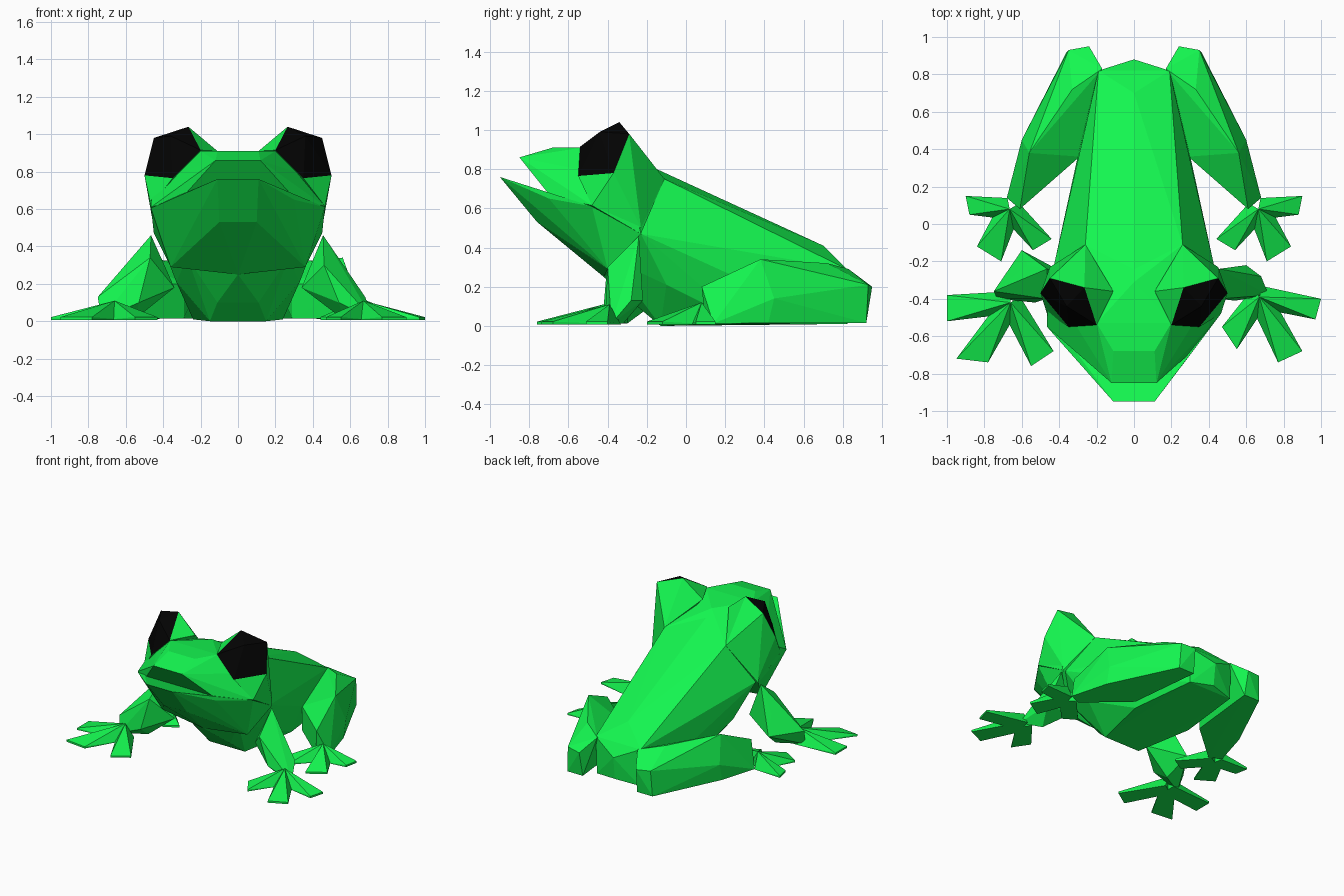
import bpy, bmesh
from mathutils import Vector


def material(name, rgb):
    m = bpy.data.materials.new(name)
    m.diffuse_color = (*rgb, 1)
    return m


GREEN = material("green_skin", (0.007, 0.93, 0.08))
BLACK = material("black_eye", (0.001, 0.001, 0.001))
skin = []          # green parts, welded into one skin at the end


def hull(name, pts, mat=GREEN, symmetric=False, side=1, extra=()):
    """Flat-faced convex block through a few points; side=-1 flips it in x."""
    pts = [(side * x, y, z) for x, y, z in pts]
    if symmetric:
        pts += [(-x, y, z) for x, y, z in pts if abs(x) > 1e-4]
    bm = bmesh.new()
    for p in pts + list(extra):
        bm.verts.new(p)
    bmesh.ops.convex_hull(bm, input=bm.verts[:])
    loose = [v for v in bm.verts if not v.link_faces]
    bmesh.ops.delete(bm, geom=loose, context='VERTS')
    bmesh.ops.recalc_face_normals(bm, faces=bm.faces[:])
    me = bpy.data.meshes.new(name)
    bm.to_mesh(me)
    bm.free()
    me.materials.append(mat)
    ob = bpy.data.objects.new(name, me)
    bpy.context.collection.objects.link(ob)
    if mat is GREEN:
        skin.append(ob)
    return ob


def foot(name, root, tips, side=1, height=0.11):
    """Three toes, each a wedge from the root to a blunt flat tip."""
    root = Vector(root)
    for i, (xa, ya, xb, yb) in enumerate(tips):
        a, b = Vector((xa, ya)), Vector((xb, yb))
        across = (b - a).normalized() * 0.06
        pts = [(p.x, p.y, z) for p in (a, b) for z in (0.008, 0.022)]
        pts += [(p.x, p.y, 0.008) for p in (root - across, root + across)]
        pts.append((root.x, root.y, height))
        hull(f"{name}_toe_{i + 1}", pts, side=side)


# Torso: sloping back, flat belly resting on the ground
torso = hull("torso", [
    (0, -0.28, 0.86), (0, 0.70, 0.41), (0, 0.88, 0.20), (0, 0.86, 0.03),
    (0.26, -0.11, 0.75), (0.43, -0.23, 0.47), (0.34, 0.06, 0.43),
    (0.19, 0.82, 0.29), (0.31, 0.32, 0.22), (0.33, -0.10, 0.21),
    (0.15, -0.13, 0.0), (0.18, 0.82, 0.01), (0.24, 0.3, 0.01),
    (0.27, -0.38, 0.34), (0, -0.42, 0.25), (0.11, -0.25, 0.10)], symmetric=True)

# Upper head with blunt snout; the left cheek sits a little further forward
hull("head", [
    (0.12, -0.85, 0.86), (0.11, -0.68, 0.91), (0.30, -0.69, 0.66),
    (0.465, -0.48, 0.615), (0.45, -0.23, 0.47), (0, -0.31, 0.89),
    (0.20, -0.53, 0.91), (0.26, -0.11, 0.75), (0.46, -0.30, 0.75),
    (0, -0.40, 0.50)], symmetric=True, extra=[(-0.465, -0.55, 0.61)])

# Lower jaw and throat, projecting past the snout
hull("lower_jaw", [
    (0.11, -0.95, 0.76), (0.30, -0.70, 0.65), (0.465, -0.48, 0.61),
    (0.10, -0.76, 0.53), (0.45, -0.23, 0.47), (0.36, -0.40, 0.29),
    (0, -0.42, 0.25)], symmetric=True, extra=[(-0.465, -0.55, 0.605)])

eye_rim = [(0.20, -0.54, 0.915), (0.265, -0.34, 1.04), (0.45, -0.29, 0.98),
           (0.50, -0.37, 0.78), (0.35, -0.55, 0.765)]
for side, tag in ((1, "right"), (-1, "left")):
    # Raised eye sockets and black faceted eyes
    hull(f"eye_socket_{tag}", eye_rim + [
        (0.11, -0.36, 0.91), (0.26, -0.11, 0.75), (0.45, -0.23, 0.50),
        (0.465, -0.48, 0.615)], side=side)
    hull(f"eye_{tag}", eye_rim + [(0.36, -0.44, 0.99)], BLACK, side=side)

    # Folded hind legs, flat underneath
    hull(f"hind_leg_{tag}", [
        (0.17, 0.83, 0.29), (0.24, 0.95, 0.20), (0.35, 0.93, 0.21),
        (0.33, 0.72, 0.32), (0.56, 0.38, 0.34), (0.60, 0.45, 0.14),
        (0.61, 0.08, 0.20), (0.23, 0.92, 0.015), (0.36, 0.92, 0.015),
        (0.60, 0.42, 0.015), (0.64, 0.13, 0.12), (0.68, 0.14, 0.012),
        (0.59, 0.10, 0.012), (0.44, 0.23, 0.015), (0.29, 0.36, 0.015),
        (0.29, 0.36, 0.20)], side=side)
    foot(f"hind_foot_{tag}", (0.665, 0.08), [
        (0.90, 0.15, 0.88, 0.05), (0.84, -0.12, 0.71, -0.20),
        (0.54, -0.14, 0.44, -0.08)], side=side, height=0.12)

# Front legs, posed a little differently on each side
hull("front_leg_right", [
    (0.455, -0.24, 0.46), (0.46, -0.40, 0.30), (0.34, -0.28, 0.18),
    (0.60, -0.22, 0.13), (0.53, -0.24, 0.27), (0.68, -0.28, 0.13),
    (0.54, -0.41, 0.10), (0.72, -0.38, 0.012), (0.56, -0.32, 0.012)])
foot("front_foot_right", (0.67, -0.39), [
    (1.00, -0.40, 0.97, -0.51), (0.90, -0.68, 0.77, -0.74),
    (0.55, -0.67, 0.47, -0.55)])
hull("front_leg_left", [
    (0.465, -0.24, 0.46), (0.47, -0.40, 0.34), (0.34, -0.28, 0.18),
    (0.60, -0.14, 0.13), (0.57, -0.22, 0.27), (0.75, -0.36, 0.13),
    (0.53, -0.42, 0.10), (0.73, -0.40, 0.012), (0.55, -0.30, 0.012)], side=-1)
foot("front_foot_left", (0.66, -0.42), [
    (1.00, -0.38, 1.00, -0.52), (0.95, -0.72, 0.78, -0.74),
    (0.55, -0.76, 0.43, -0.68)], side=-1)

# Weld all green parts into one skin without buried faces
parts = bpy.data.collections.new("skin_parts")
bpy.context.scene.collection.children.link(parts)
for ob in skin[1:]:
    parts.objects.link(ob)
weld = torso.modifiers.new("weld", 'BOOLEAN')
weld.operation, weld.solver = 'UNION', 'EXACT'
weld.operand_type, weld.collection = 'COLLECTION', parts
weld.use_self = True
bpy.context.view_layer.objects.active = torso
bpy.ops.object.modifier_apply(modifier=weld.name)
for ob in skin[1:]:
    bpy.data.objects.remove(ob)
bpy.data.collections.remove(parts)
torso.name = "frog_body"
